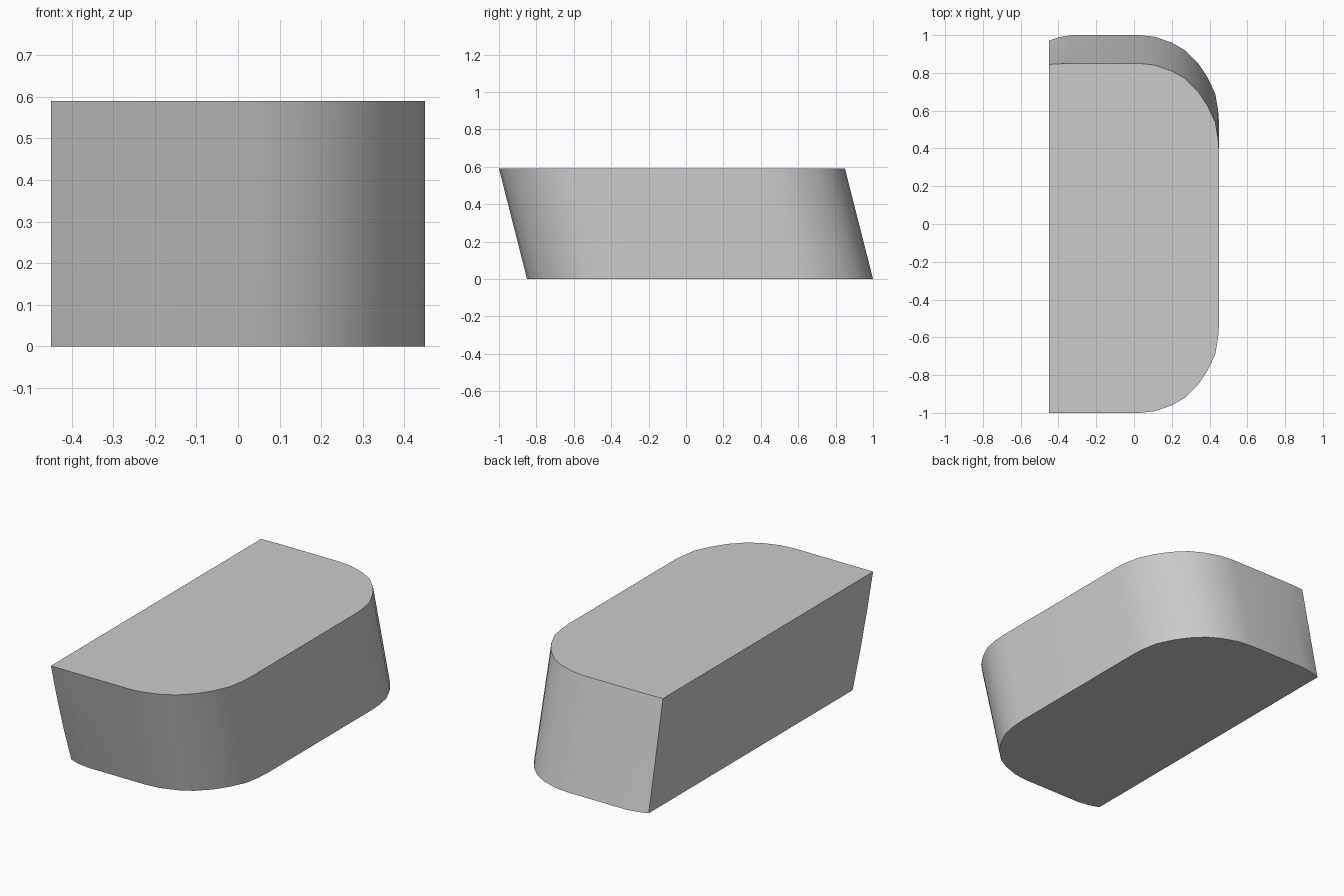
import bpy
import bmesh
from math import radians

HEIGHT = 0.59
HALF_LENGTH = 0.925
LEAN = 0.15
SIDE = 0.45

cube = bpy.data.objects.get("Cube")
if cube:
    bpy.data.objects.remove(cube, do_unlink=True)

# Rounded corner, from the end face round to the long side
CORNER = [(0.03, 0.925), (0.11, 0.916), (0.2, 0.885), (0.27, 0.845), (0.34, 0.775),
          (0.39, 0.7), (0.43, 0.615), (0.445, 0.53), (SIDE, 0.46)]


def section(z, front_inset, back_inset):
    """Outline at one height, shifted forward as it rises."""
    shift = LEAN * (0.5 - z / HEIGHT)

    def end(sign, inset):
        edge = [(-SIDE, HALF_LENGTH - inset),
                (-0.4, HALF_LENGTH - inset * 0.4), (-0.33, HALF_LENGTH)]
        return [(x, sign * y + shift, z) for x, y in edge + CORNER]

    return end(-1, front_inset) + end(1, back_inset)[::-1]


# Leaning block lofted through four outlines
levels = [(0, 0.03, 0.03), (0.2, 0.012, 0.022),
          (0.4, 0.003, 0.013), (HEIGHT, 0, 0.005)]
bm = bmesh.new()
rings = [[bm.verts.new(p) for p in section(*level)] for level in levels]
for low, high in zip(rings, rings[1:]):
    for i in range(len(low)):
        j = (i + 1) % len(low)
        bm.faces.new((low[i], low[j], high[j], high[i]))
bm.faces.new(rings[0][::-1])
bm.faces.new(rings[-1])
bmesh.ops.recalc_face_normals(bm, faces=bm.faces)
mesh = bpy.data.meshes.new("leaning_block")
bm.to_mesh(mesh)
bm.free()

block = bpy.data.objects.new("leaning_block", mesh)
bpy.context.collection.objects.link(block)

# Plain grey
grey = bpy.data.materials.new("grey")
grey.use_nodes = True
colour = (0.6, 0.6, 0.6, 1)
grey.diffuse_color = colour
grey.node_tree.nodes["Principled BSDF"].inputs["Base Color"].default_value = colour
mesh.materials.append(grey)

# Smooth walls with crisp rims
bpy.ops.object.select_all(action="DESELECT")
block.select_set(True)
bpy.context.view_layer.objects.active = block
bpy.ops.object.shade_smooth_by_angle(angle=radians(30))
